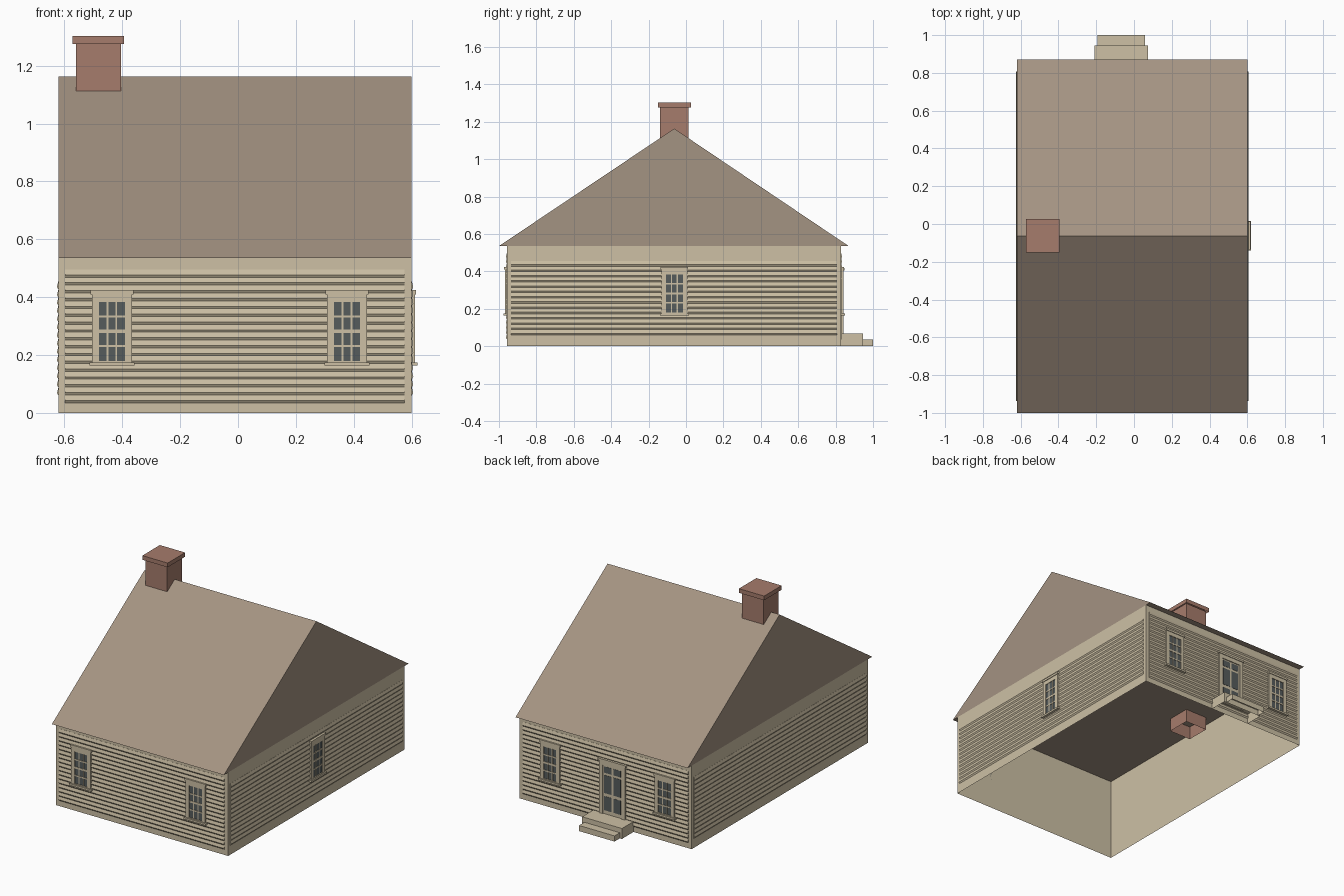
import bpy, bmesh
from math import radians
from mathutils import Matrix, Vector

cube = bpy.data.objects.get("Cube")
if cube:
    bpy.data.objects.remove(cube, do_unlink=True)


def material(name, rgb):
    """Flat material from 0-255 display values, stored as linear."""
    lin = [((c / 255 + 0.055) / 1.055) ** 2.4 for c in rgb] + [1.0]
    mat = bpy.data.materials.new(name)
    mat.use_nodes = True
    mat.diffuse_color = lin
    bsdf = mat.node_tree.nodes["Principled BSDF"]
    bsdf.inputs["Base Color"].default_value = lin
    bsdf.inputs["Roughness"].default_value = 0.9
    return mat


CREAM = material("cream_paint", (205, 192, 165))
ROOF = material("brown_roof", (164, 147, 130))
BRICK = material("brick_red", (166, 124, 108))
GLASS = material("dark_glass", (86, 92, 92))


def finish(name, bm, mat, matrix=Matrix()):
    mesh = bpy.data.meshes.new(name)
    bm.to_mesh(mesh)
    bm.free()
    mesh.materials.append(mat)
    obj = bpy.data.objects.new(name, mesh)
    obj.matrix_world = matrix
    bpy.context.collection.objects.link(obj)
    return obj


def add_box(bm, x, y, z, open_dirs=()):
    """Box from three (low, high) ranges; faces toward open_dirs are left out."""
    size = [r[1] - r[0] for r in (x, y, z)]
    mid = [(r[0] + r[1]) / 2 for r in (x, y, z)]
    m = Matrix.Translation(mid) @ Matrix.Diagonal((*size, 1))
    verts = bmesh.ops.create_cube(bm, size=1, matrix=m)["verts"]
    faces = {f for v in verts for f in v.link_faces}
    bm.normal_update()
    drop = [f for f in faces if any(f.normal.dot(Vector(d)) > 0.9 for d in open_dirs)]
    bmesh.ops.delete(bm, geom=drop, context="FACES_ONLY")


def boxes(name, mat, specs, matrix=Matrix(), open_dirs=()):
    bm = bmesh.new()
    for spec in specs:
        add_box(bm, *spec, open_dirs)
    return finish(name, bm, mat, matrix)


def prism(name, mat, outline, x0, x1, matrix=Matrix()):
    """Extrude a (y, z) outline along x."""
    bm = bmesh.new()
    face = bm.faces.new([bm.verts.new((x0, y, z)) for y, z in outline])
    out = bmesh.ops.extrude_face_region(bm, geom=[face])["geom"]
    moved = [g for g in out if isinstance(g, bmesh.types.BMVert)]
    bmesh.ops.translate(bm, verts=moved, vec=(x1 - x0, 0, 0))
    bm.faces.ensure_lookup_table()
    bmesh.ops.recalc_face_normals(bm, faces=bm.faces)
    return finish(name, bm, mat, matrix)


UP, DOWN = (0, 0, 1), (0, 0, -1)
X0, X1, Y0, Y1 = -0.62, 0.60, -0.957, 0.829
EAVE, RIDGE = 0.535, 1.163


def wall_frame(x, y, angle):
    """Local frame of a wall: x runs along it, -y points outward."""
    return Matrix.Translation((x, y, 0)) @ Matrix.Rotation(radians(angle), 4, "Z")


FRONT = wall_frame(0, Y0, 0)
BACK = wall_frame(0, Y1, 180)
LEFT = wall_frame(X1, 0, 90)
RIGHT = wall_frame(X0, 0, -90)

# Shell: open below and above, the roof closes it
boxes("walls", CREAM, [((X0, X1), (Y0, Y1), (0, EAVE))], open_dirs=(UP, DOWN))
prism("roof", ROOF, [(-1, EAVE), (0.87, EAVE), (-0.063, RIDGE)], X0, X1)


# Clapboard siding: each board leans out and is cut back under its lower edge
def siding(name, frame, u0, u1, z0, z1, count):
    step = (z1 - z0) / count
    outline = [(0, z0)]
    for i in range(count):
        z = z0 + i * step
        outline += [(-0.006, z + step * 0.3), (-0.001, z + step)]
    outline.append((0, z1))
    prism(name, CREAM, outline, u0, u1, frame)


siding("front_siding", FRONT, -0.598, 0.575, 0.035, 0.496, 17)
siding("back_siding", BACK, -0.575, 0.598, 0.035, 0.496, 17)
siding("left_siding", LEFT, -0.936, 0.807, 0.06, 0.455, 14)
siding("right_siding", RIGHT, -0.807, 0.936, 0.06, 0.455, 14)


# Sash windows with casing, three by four panes, header and sill
def window(name, frame, u):
    w, h = 0.046, 0.068
    low, high = 0.18, 0.384
    bars = [((u + s - 0.012, u + s + 0.012), (-0.012, 0), (0.17, 0.412))
            for s in (-w - 0.011, w + 0.011)]
    bars += [((u - w, u + w), (-0.012, 0), (high, 0.412)),
             ((u - w, u + w), (-0.012, 0), (0.17, low))]
    for i in (1, 2):
        c = u - w + i * 2 * w / 3
        bars.append(((c - 0.003, c + 0.003), (-0.01, 0), (low, high)))
    for i in (1, 2, 3):
        c = low + i * (high - low) / 4
        t = 0.006 if i == 2 else 0.004
        bars.append(((u - w, u + w), (-0.0105, 0), (c - t, c + t)))
    bars += [((u - 0.074, u + 0.074), (-0.016, 0), (0.41, 0.424)),
             ((u - 0.078, u + 0.078), (-0.02, 0), (0.163, 0.175))]
    boxes(name + "_frame", CREAM, bars, frame)
    boxes(name + "_glass", GLASS, [((u - w, u + w), (-0.0075, 0), (low, high))], frame)


window("front_right_window", FRONT, -0.436)
window("front_left_window", FRONT, 0.377)
window("back_right_window", BACK, 0.436)
window("back_left_window", BACK, -0.377)
window("side_window", LEFT, -0.062)

# Back door: casing, leaf and dark panels
D = 0.065
door = [((D + s * 0.08 - 0.012, D + s * 0.08 + 0.012), (-0.014, 0), (0.065, 0.405))
        for s in (-1, 1)]
door += [((D - 0.07, D + 0.07), (-0.014, 0), (0.378, 0.405)),
         ((D - 0.1, D + 0.1), (-0.018, 0), (0.405, 0.418)),
         ((D - 0.07, D + 0.07), (-0.008, 0), (0.065, 0.38))]
boxes("door_frame", CREAM, door, BACK)
panels = [((D + s * 0.033 - 0.026, D + s * 0.033 + 0.026), (-0.0095, -0.004), zr)
          for s in (-1, 1) for zr in ((0.09, 0.18), (0.2, 0.315), (0.33, 0.37))]
boxes("door_panels", GLASS, panels, BACK)

# Door steps, hollow underneath
boxes("steps", CREAM, [((-0.208, 0.074), (Y1, 0.946), (0, 0.067)),
                       ((-0.193, 0.058), (0.946, 1.0), (0, 0.036))], open_dirs=(DOWN,))

# Chimney runs down through the ceiling and is open below
boxes("chimney_stack", BRICK, [((-0.56, -0.405), (-0.139, 0.013), (0.45, 1.28))],
      open_dirs=(UP, DOWN))
boxes("chimney_cap", BRICK, [((-0.573, -0.394), (-0.15, 0.027), (1.276, 1.303))],
      open_dirs=(DOWN,))
